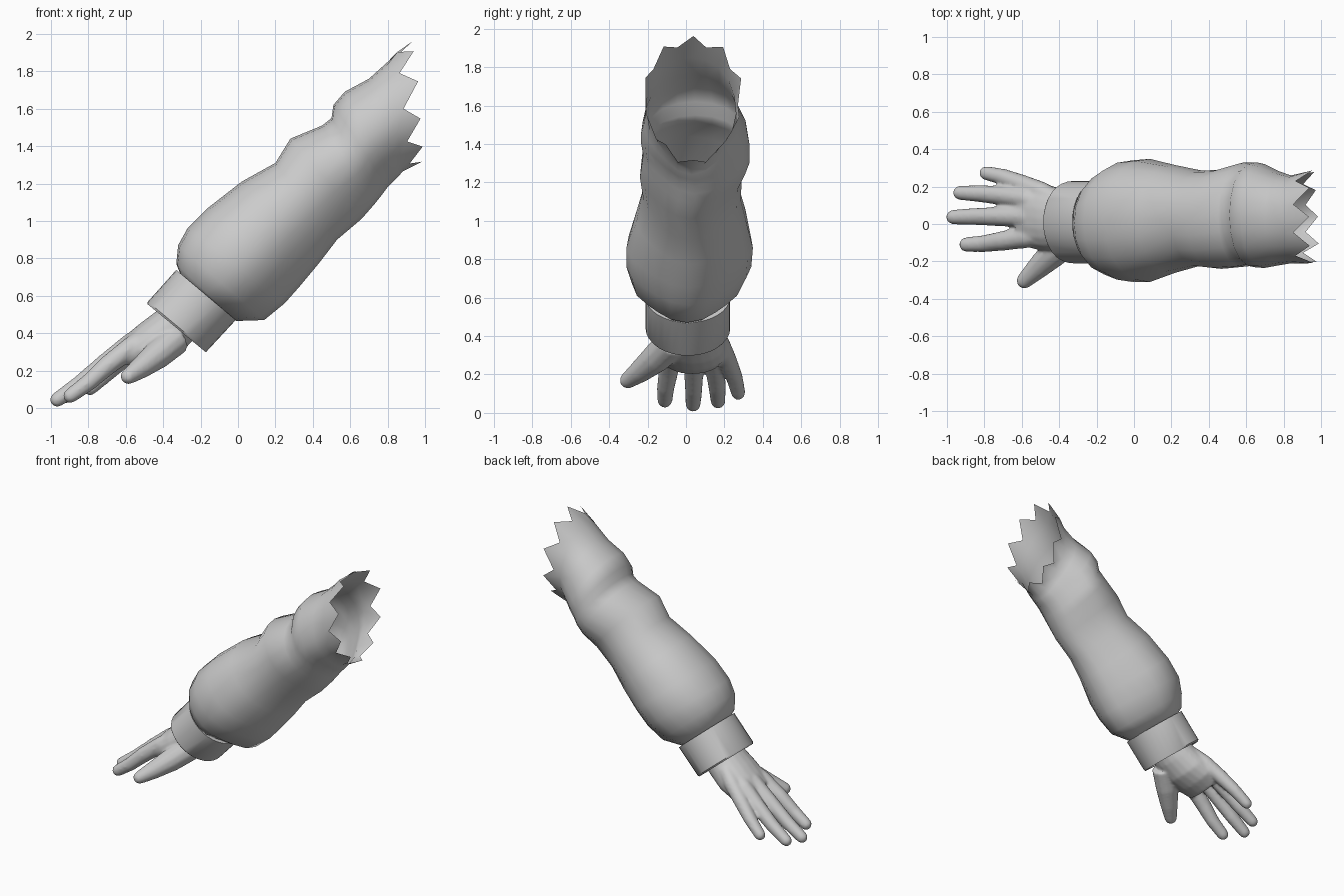
import bpy, bmesh, random
from math import sin, cos, pi, radians, exp
from mathutils import Vector

if "Cube" in bpy.data.objects:
    bpy.data.objects.remove(bpy.data.objects["Cube"])

random.seed(4)


def section(s, n, keel=0.0):
    """Oval ring from its top and bottom points (x,z) and its y range."""
    tx, tz, bx, bz, y0, y1 = s
    mid = Vector(((tx + bx) / 2, (y0 + y1) / 2, (tz + bz) / 2))
    up = Vector(((tx - bx) / 2, 0, (tz - bz) / 2))
    ring = []
    for i in range(n):
        a = 2 * pi * i / n
        k = 1 - keel * sin(2 * a) ** 2 if cos(a) < 0 else 1 + 0.03 * sin(2 * a) ** 2
        ring.append(mid + up * cos(a) * k + Vector((0, (y1 - y0) / 2 * sin(a) * k, 0)))
    return ring


def tube(path, radii, n=12):
    """Rings along a path, ending in a rounded tip."""
    pts, rad = [Vector(p) for p in path], list(radii)
    d, r, tip = (pts[-1] - pts[-2]).normalized(), rad[-1], pts[-1]
    for f, w in ((0.5, 0.87), (0.85, 0.53), (1.0, 0.15)):
        pts.append(tip + d * r * f)
        rad.append(r * w)
    rings = []
    for i, p in enumerate(pts):
        t = (pts[min(i + 1, len(pts) - 1)] - pts[max(i - 1, 0)]).normalized()
        u = t.cross(Vector((0, 1, 0))).normalized()
        v = t.cross(u)
        rings.append([p + (u * cos(2 * pi * k / n) + v * sin(2 * pi * k / n)) * rad[i]
                      for k in range(n)])
    return rings


def loft(bm, rings, capped=False):
    rows = [[bm.verts.new(p) for p in ring] for ring in rings]
    n = len(rows[0])
    for a, b in zip(rows, rows[1:]):
        for i in range(n):
            bm.faces.new((a[i], a[(i + 1) % n], b[(i + 1) % n], b[i]))
    if capped:
        bm.faces.new(rows[0])
        bm.faces.new(rows[-1])


def finish(bm, name, angle=40):
    bmesh.ops.recalc_face_normals(bm, faces=bm.faces)
    me = bpy.data.meshes.new(name)
    bm.to_mesh(me)
    bm.free()
    me.shade_smooth()
    me.set_sharp_from_angle(angle=radians(angle))
    ob = bpy.data.objects.new(name, me)
    bpy.context.collection.objects.link(ob)
    return ob


# Sleeve: baggy ovals with a keel seam underneath, cuff to torn shoulder end
N = 20
sleeve = [
    (-.31, .72, -.04, .49, -.19, .20), (-.33, .77, -.01, .465, -.22, .23),
    (-.32, .87, .14, .47, -.28, .29), (-.27, .96, .25, .56, -.31, .34),
    (-.16, 1.07, .33, .65, -.31, .35), (.02, 1.21, .43, .77, -.27, .33),
    (.20, 1.31, .53, .90, -.24, .29), (.28, 1.44, .66, 1.01, -.245, .29),
    (.45, 1.51, .73, 1.09, -.24, .33), (.50, 1.55, .77, 1.14, -.23, .33),
    (.51, 1.62, .80, 1.18, -.235, .33), (.57, 1.69, .83, 1.21, -.235, .32),
    (.70, 1.76, .86, 1.24, -.22, .28), (.80, 1.85, .88, 1.265, -.21, .26)]
rings = [section(s, N, 0.11) for s in sleeve]
# Soft dents for the cloth folds
dents = [(.35, -.24, 1.02, .13, .03), (.62, -.22, 1.22, .12, .02), (.25, .27, .98, .14, .02)]
for s, ring in zip(sleeve, rings):
    mid = sum(ring, Vector()) / N
    for p in ring:
        for x, y, z, r, amt in dents:
            w = exp(-((p - Vector((x, y, z))).length / r) ** 2)
            p += (mid - p).normalized() * amt * w
# Torn edge: alternate short and long teeth
low = section((.85, 1.915, .92, 1.285, -.21, .27), N, 0.06)
high = section((.95, 1.97, .99, 1.32, -.22, .30), N, 0.06)
rings.append([low[i] if i % 2 else low[i].lerp(high[i], random.uniform(.8, 1.05))
              for i in range(N)])
bm = bmesh.new()
loft(bm, rings)
finish(bm, "sleeve", 48)

# Cuff: band with a thin lip turned inward at the hand end
cuff = [(-.30, .71, -.045, .495, -.18, .20), (-.33, .738, -.012, .47, -.21, .23),
        (-.482, .568, -.165, .305, -.21, .23), (-.485, .556, -.172, .298, -.20, .22),
        (-.465, .54, -.19, .315, -.18, .20), (-.37, .62, -.11, .41, -.17, .19)]
bm = bmesh.new()
loft(bm, [section(s, 32) for s in cuff])
finish(bm, "cuff", 35)

# Hand: palm, four fingers and thumb fused into one skin
bm = bmesh.new()
palm = [(-.34, .59, -.18, .42, -.13, .16), (-.44, .515, -.27, .33, -.14, .18),
        (-.52, .455, -.37, .255, -.145, .205), (-.58, .405, -.47, .22, -.135, .215),
        (-.64, .34, -.57, .20, -.115, .18)]
loft(bm, [section(s, 20) for s in palm], True)
fingers = [
    ([(-.42, -.035, .42), (-.57, -.07, .325), (-.70, -.09, .225), (-.80, -.105, .135),
      (-.895, -.11, .066)], (.055, .058, .053, .046, .040)),
    ([(-.42, .03, .435), (-.57, .038, .345), (-.70, .04, .245), (-.85, .04, .125),
      (-.965, .037, .045)], (.055, .058, .053, .046, .040)),
    ([(-.42, .09, .43), (-.57, .135, .335), (-.70, .152, .23), (-.82, .162, .135),
      (-.93, .167, .06)], (.055, .057, .052, .046, .039)),
    ([(-.42, .13, .42), (-.50, .175, .36), (-.60, .215, .275), (-.70, .252, .185),
      (-.79, .272, .105)], (.055, .054, .050, .044, .038)),
    ([(-.33, -.07, .37), (-.43, -.155, .285), (-.52, -.24, .215), (-.585, -.302, .17)],
     (.085, .078, .060, .044))]
for path, radii in fingers:
    loft(bm, tube(path, radii), True)
hand = finish(bm, "hand")
fuse = hand.modifiers.new("fuse", 'REMESH')
fuse.mode = 'VOXEL'
fuse.voxel_size = 0.01
fuse.use_smooth_shade = True
soft = hand.modifiers.new("soften", 'SMOOTH')
soft.factor = 0.5
soft.iterations = 6
